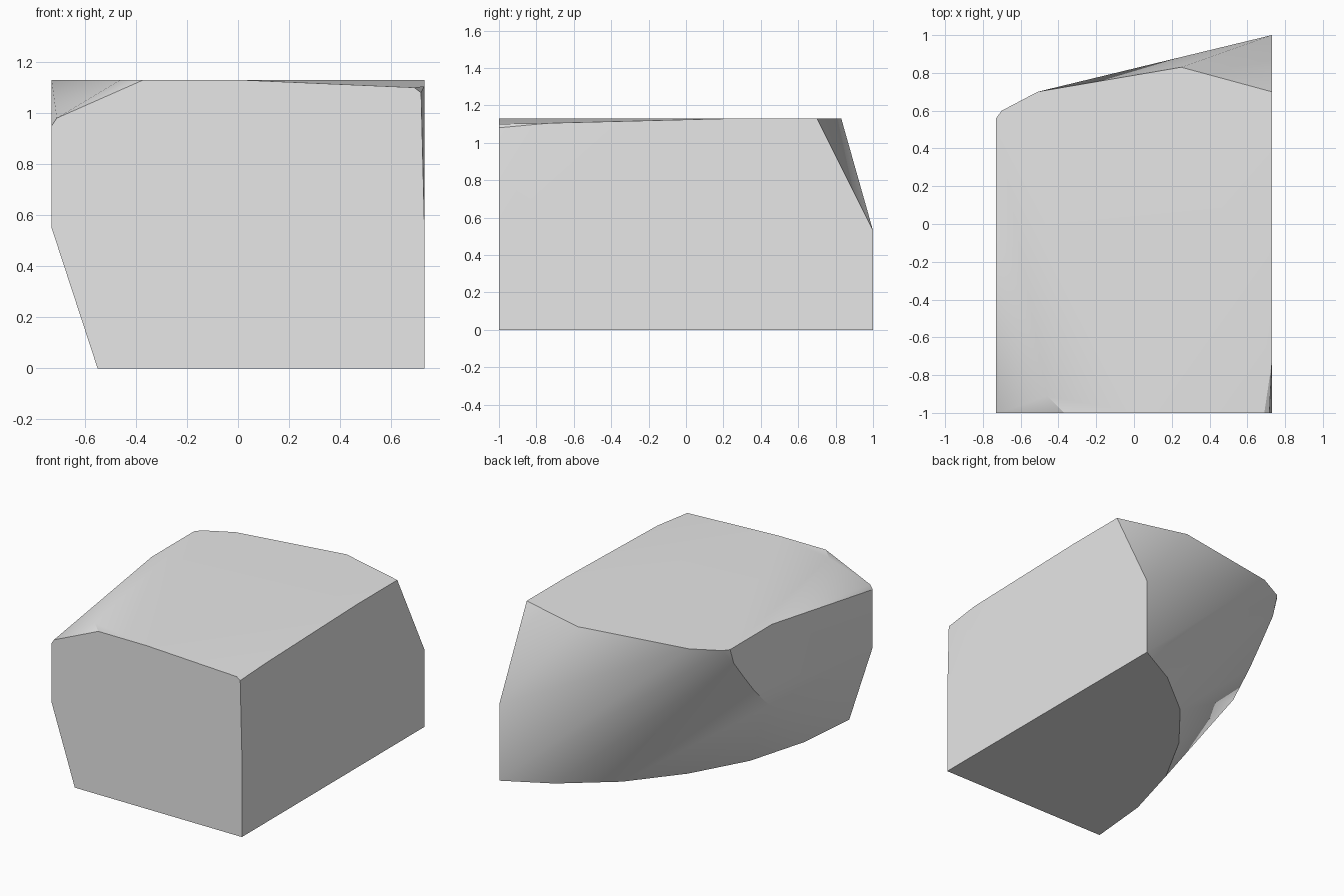
import bpy
import bmesh
import math

cube = bpy.data.objects.get("Cube")
if cube:
    bpy.data.objects.remove(cube, do_unlink=True)

HALF = 0.73   # half width of the block
TOP = 1.13    # height of the flat top

# Outline of the flat underside, curving away at the back right
base = [(HALF, -1), (HALF, 1), (0.42, 0.835), (0.09, 0.57), (-0.18, 0.235),
        (-0.39, -0.145), (-0.51, -0.57), (-0.55, -1)]

# Outline of the flat top
crown = [(HALF, 0.27), (HALF, 0.70), (0.25, 0.83), (-0.51, 0.70), (-0.70, 0.60),
         (-HALF, 0.56), (-HALF, 0.10), (-0.46, -0.91), (-0.37, -1), (0, -1)]

# Flat right side as (y, z), with its curved lower back edge
right_side = [(0.52, 1.02), (0.40, 0.87), (0.29, 0.738), (0.125, 0.575),
              (-1, 0.55), (-1, 0.95)]

# Chipped corners and the high back left ridge
chips = [(-0.71, -1, 0.98), (0.69, -1, 1.10), (0.717, -1, 1.08),
         (HALF, -1, 0.56), (HALF, -0.73, 1.105), (HALF, 1, 0.53)]

points = [(x, y, 0) for x, y in base]
points += [(x, y, TOP) for x, y in crown]
points += [(-HALF, y, z) for y, z in right_side]
points += chips

# Wrap the outlines in one convex boulder
bm = bmesh.new()
for p in points:
    bm.verts.new(p)
hull = bmesh.ops.convex_hull(bm, input=list(bm.verts))
loose = {g for g in hull["geom_interior"] + hull["geom_unused"]
         if isinstance(g, bmesh.types.BMVert)}
bmesh.ops.delete(bm, geom=list(loose), context="VERTS")
bmesh.ops.dissolve_limit(bm, angle_limit=math.radians(0.5),
                         verts=list(bm.verts), edges=list(bm.edges))
bmesh.ops.recalc_face_normals(bm, faces=list(bm.faces))

mesh = bpy.data.meshes.new("boulder")
bm.to_mesh(mesh)
bm.free()
boulder = bpy.data.objects.new("boulder", mesh)
bpy.context.collection.objects.link(boulder)

# Plain stone colour
stone = bpy.data.materials.new("stone_grey")
stone.use_nodes = True
colour = (0.8, 0.8, 0.8, 1)
stone.diffuse_color = colour
stone.node_tree.nodes["Principled BSDF"].inputs["Base Color"].default_value = colour
mesh.materials.append(stone)

# Soft facets with crisp main edges
bpy.ops.object.select_all(action="DESELECT")
boulder.select_set(True)
bpy.context.view_layer.objects.active = boulder
bpy.ops.object.shade_smooth_by_angle(angle=math.radians(30))
